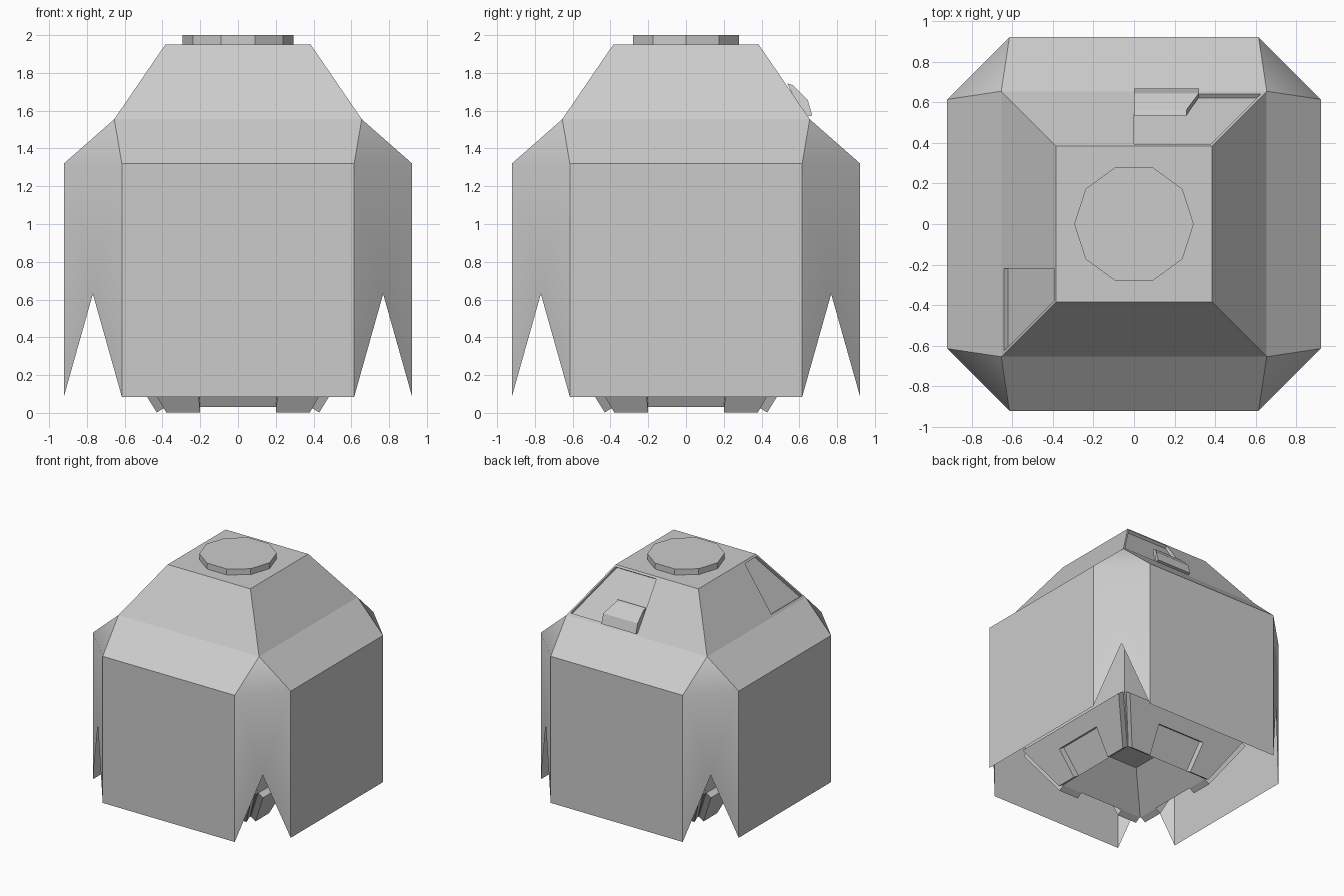
import bpy, bmesh, math
from mathutils import Vector, Matrix

if "Cube" in bpy.data.objects:
    bpy.data.objects.remove(bpy.data.objects["Cube"])


def make(name, faces):
    """Mesh object from a list of polygons, welded together."""
    bm = bmesh.new()
    for f in faces:
        bm.faces.new([bm.verts.new(p) for p in f])
    bmesh.ops.remove_doubles(bm, verts=bm.verts, dist=0.0005)
    bmesh.ops.recalc_face_normals(bm, faces=bm.faces)
    me = bpy.data.meshes.new(name)
    bm.to_mesh(me)
    bm.free()
    ob = bpy.data.objects.new(name, me)
    bpy.context.collection.objects.link(ob)
    return ob


def quarter(faces):
    """Repeat polygons four times around z."""
    out = []
    for k in range(4):
        r = Matrix.Rotation(k * math.pi / 2, 3, 'Z')
        out += [[r @ Vector(p) for p in f] for f in faces]
    return out


def prism(pts, vec):
    """Closed prism faces from a polygon swept along a vector."""
    a = [Vector(p) for p in pts]
    b = [p + Vector(vec) for p in a]
    n = len(a)
    return [a[::-1], b] + [[a[i], a[(i + 1) % n], b[(i + 1) % n], b[i]] for i in range(n)]


def square_loft(rings):
    """Closed stack of square rings given as (half width, z)."""
    def c(h, z):
        return [(-h, -h, z), (h, -h, z), (h, h, z), (-h, h, z)]
    faces = [c(*rings[0]), c(*rings[-1])]
    for r, s in zip(rings, rings[1:]):
        a, b = c(*r), c(*s)
        faces += [[a[i], a[(i + 1) % 4], b[(i + 1) % 4], b[i]] for i in range(4)]
    return faces


# Hanging outer panels with notched corners, and the sloped lip above them
W, E, S, LOW, MID, TOP = 0.922, 0.615, 0.655, 0.085, 1.32, 1.555
peak = ((W + E) / 2, -(W + E) / 2, 0.63)
shell = make("outer_shell", quarter([
    [(-E, -W, LOW), (E, -W, LOW), (E, -W, MID), (-E, -W, MID)],
    [(-E, -W, MID), (E, -W, MID), (S, -S, TOP), (-S, -S, TOP)],
    [(E, -W, LOW), peak, (W, -E, LOW), (W, -E, MID), (E, -W, MID)],
    [(E, -W, MID), (W, -E, MID), (S, -S, TOP)],
]))
bpy.context.view_layer.objects.active = shell
shell.select_set(True)
bpy.ops.object.shade_smooth_by_angle(angle=math.radians(35))

# Roof frustum with shallow recesses in the back and left slopes
roof = make("roof", square_loft([(S, TOP), (0.385, 1.95)]))
normal = Vector((0, 0.826, 0.564))


def slope(z):
    return 0.385 + 0.27 * (1.95 - z) / 0.395


z0, z1 = 1.575, 1.935
for name, start, side, turn in (("back_recess", 0.0, 1, 0), ("left_recess", -0.22, -1, math.pi / 2)):
    pts = [(start, slope(z0), z0), (side * (slope(z0) - 0.015), slope(z0), z0),
           (side * (slope(z1) - 0.015), slope(z1), z1), (start, slope(z1), z1)]
    pts = [Vector(p) - normal * 0.025 for p in pts]
    cutter = make(name + "_cutter", prism(pts, normal * 0.1))
    cutter.rotation_euler.z = turn
    cutter.hide_render = True
    cutter.hide_set(True)
    mod = roof.modifiers.new(name, 'BOOLEAN')
    mod.object = cutter
    mod.operation = 'DIFFERENCE'
    mod.solver = 'EXACT'

# Flap sitting in the back recess
profile = [(0.535, 1.745), (0.565, 1.735), (0.645, 1.655), (0.668, 1.575), (0.625, 1.565)]
flap = make("flap", prism([(0, y, z) for y, z in profile], (0.3, 0, 0)))
for v in flap.data.vertices:
    if v.co.x > 0.1:
        v.co.x += 0.02 if v.co.z < 1.7 else -0.04

# Ten-sided cap
ring = [(0.295 * math.cos(i * math.pi / 5), 0.295 * math.sin(i * math.pi / 5), 1.945) for i in range(10)]
make("top_cap", prism(ring, (0, 0, 0.055)))

# Inner core with tapered base and pyramid hollow underneath
make("inner_core", square_loft([(0.135, 0.265), (0.385, 0.03), (0.59, 0.36), (0.59, 1.55)]))

# Notched plates on the four sloping sides of the base, their bottoms are the feet


def base(u, z):
    return (u, -(0.385 + 0.62 * (z - 0.03)), z)


outline = [(-0.38, 0.03), (-0.2, 0.03), (-0.22, 0.24), (0.22, 0.24), (0.2, 0.03),
           (0.38, 0.03), (0.57, 0.355), (-0.57, 0.355)]
plate = prism([base(u, z) for u, z in outline], (0, -0.045, -0.028))
make("base_plates", quarter(plate))
